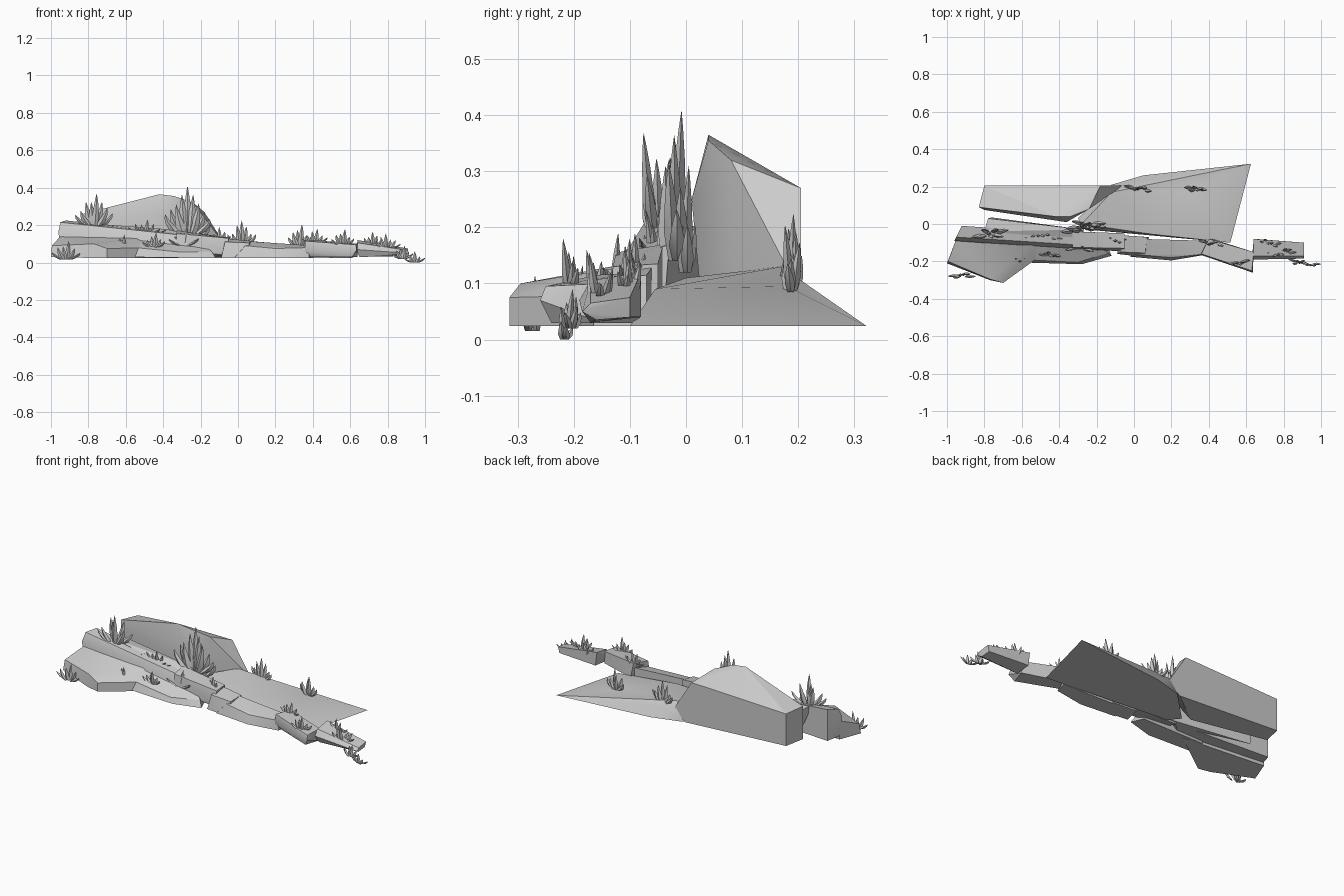
import bpy, bmesh, math, random
from mathutils import Vector

random.seed(4)


def finish(bm, name, angle):
    bmesh.ops.recalc_face_normals(bm, faces=bm.faces[:])
    me = bpy.data.meshes.new(name)
    bm.to_mesh(me)
    bm.free()
    ob = bpy.data.objects.new(name, me)
    bpy.context.collection.objects.link(ob)
    bpy.ops.object.select_all(action='DESELECT')
    ob.select_set(True)
    bpy.context.view_layer.objects.active = ob
    bpy.ops.object.shade_smooth_by_angle(angle=math.radians(angle))
    return ob


def rock(name, pts):
    """Faceted boulder: the convex hull of a few corner points."""
    bm = bmesh.new()
    vs = [bm.verts.new(p) for p in pts]
    bmesh.ops.convex_hull(bm, input=vs)
    loose = [v for v in bm.verts if not v.link_faces]
    bmesh.ops.delete(bm, geom=loose, context='VERTS')
    bmesh.ops.dissolve_limit(bm, angle_limit=math.radians(3),
                             verts=bm.verts[:], edges=bm.edges[:])
    return finish(bm, name, 25)


def blade(bm, base, tip, width, bow):
    """Four-sided tapered spindle bent from base to tip."""
    base, tip = Vector(base), Vector(tip)
    rings = []
    for t, w in ((0, .6), (.3, 1), (.65, .65), (.87, .28)):
        c = base.lerp(tip, t) - Vector((bow * math.sin(math.pi * t), 0, 0))
        r = width * w / 2
        rings.append([bm.verts.new(c + Vector(o)) for o in
                      ((r, 0, 0), (0, r * .6, 0), (-r, 0, 0), (0, -r * .6, 0))])
    end = bm.verts.new(tip)
    for a, b in zip(rings, rings[1:]):
        for i in range(4):
            j = (i + 1) % 4
            bm.faces.new((a[i], a[j], b[j], b[i]))
    for i in range(4):
        bm.faces.new((rings[-1][i], rings[-1][(i + 1) % 4], end))
    bm.faces.new(rings[0][::-1])


def tuft(name, x, y, z, spread, height, n):
    """Fan of blades, wide along x and thin along y, leaning outward."""
    bm = bmesh.new()
    for i in range(n):
        u = 2 * i / (n - 1) - 1
        h = height * (1 - .55 * abs(u)) * random.uniform(.75, 1)
        if i == n // 2:
            h = height
        dy = random.uniform(-.15, .15) * spread
        blade(bm, (x + u * spread * .3, y + dy, z),
              (x + u * spread, y + dy * 1.7 + random.uniform(-.01, .01), z + h),
              .016 + .12 * height, -u * .06 * height)
    return finish(bm, name, 40)


# Tall boulder at the back, undercut along its front
rock("back_boulder", [
    (-.80, .205, .06), (-.80, .205, .25), (-.18, .205, .27), (-.12, .205, .16),
    (-.06, .205, .08), (-.14, .205, .024),
    (-.83, .09, .065), (-.83, .09, .26), (-.42, .04, .365), (-.34, .04, .355),
    (-.36, .01, .25), (-.36, .03, .04), (-.8, .075, .21), (-.24, .08, .32),
    (-.24, .08, .05)])

# Low sloping slab running to the right
rock("ground_slab", [
    (.625, .322, .024), (.05, .26, .024), (-.12, .21, .024), (-.3, .03, .024),
    (-.25, -.03, .024), (.515, -.1, .024),
    (.1, -.055, .09), (-.28, 0, .11), (-.12, .17, .13), (-.08, .205, .09), (.3, .18, .095)])

# Long tilted slabs on the left
rock("upper_ledge", [
    (-.96, -.09, .165), (-.95, -.085, .05), (-.92, -.01, .225), (-.92, -.01, .04),
    (-.95, -.07, .215), (-.33, -.05, .16), (-.33, -.05, .04), (-.33, -.13, .10),
    (-.33, -.11, .15), (-.4, -.13, .04)])
rock("inner_ledge", [
    (-.78, .03, .20), (-.76, .035, .04), (-.8, -.04, .21), (-.27, -.03, .17),
    (-.27, -.04, .04), (-.3, -.08, .15), (-.34, -.07, .04)])
rock("left_foot_rock", [
    (-1, -.21, .03), (-.995, -.2, .09), (-.95, -.08, .14), (-.95, -.08, .03),
    (-.77, -.295, .10), (-.70, -.315, .075), (-.70, -.315, .024), (-.77, -.30, .024),
    (-.62, -.19, .11), (-.57, -.2, .03), (-.54, -.11, .13), (-.43, -.12, .08),
    (-.43, -.12, .024)])
rock("front_foot_rock", [
    (-.62, -.205, .03), (-.6, -.19, .085), (-.28, -.215, .025), (-.3, -.205, .055),
    (-.12, -.17, .025), (-.14, -.155, .06), (-.56, -.12, .12), (-.2, -.1, .10),
    (-.55, -.1, .024), (-.15, -.1, .024)])

# Chain of blocks along the front to the right
rock("middle_block", [
    (-.33, -.04, .17), (-.33, -.125, .155), (-.33, -.135, .06), (-.32, -.04, .03),
    (-.05, -.05, .135), (-.05, -.13, .13), (-.07, -.145, .06), (-.05, -.14, .04),
    (-.06, -.05, .03)])
rock("joint_block", [
    (-.07, -.06, .13), (-.07, -.15, .11), (-.09, -.16, .024), (-.07, -.06, .024),
    (.07, -.07, .115), (.06, -.155, .105), (.04, -.175, .024), (.08, -.07, .024)])
rock("long_low_block", [
    (.04, -.08, .115), (.04, -.165, .09), (-.02, -.175, .024), (.04, -.08, .024),
    (.2, -.195, .024), (.2, -.18, .075), (.4, -.09, .09), (.38, -.16, .08),
    (.38, -.165, .024), (.4, -.09, .024)])
rock("right_block", [
    (.40, -.08, .12), (.36, -.16, .115), (.355, -.165, .06), (.38, -.15, .03),
    (.42, -.08, .03), (.63, -.25, .095), (.635, -.26, .07), (.61, -.24, .03),
    (.64, -.15, .10), (.64, -.15, .03)])
rock("far_right_block", [
    (.64, -.08, .12), (.64, -.17, .105), (.63, -.19, .07), (.65, -.17, .03),
    (.65, -.08, .04), (.91, -.10, .075), (.91, -.17, .065), (.91, -.185, .05),
    (.9, -.16, .035), (.9, -.1, .04)])

# Grass tufts: x, y, base z, spread, height, blade count
tufts = [
    (-.77, -.05, .19, .10, .18, 8), (-.27, -.02, .14, .12, .27, 9),
    (-.92, -.275, .015, .075, .10, 6), (-.62, -.205, .05, .06, .10, 6),
    (-.50, -.05, .14, .12, .09, 8), (-.45, -.165, .08, .06, .08, 6),
    (-.29, -.125, .09, .08, .10, 6), (-.24, -.01, .12, .09, .19, 5),
    (.02, .185, .09, .075, .135, 7), (.33, .185, .085, .06, .12, 6),
    (-.10, -.09, .11, .06, .08, 5), (.41, -.10, .10, .07, .08, 6),
    (.56, -.21, .09, .06, .09, 6), (.72, -.10, .08, .07, .085, 7),
    (.79, -.155, .07, .08, .085, 7), (.88, -.205, .02, .055, .07, 6),
    (.945, -.215, .0, .055, .06, 5)]
for k, t in enumerate(tufts):
    tuft(f"grass_tuft_{k + 1}", *t)
